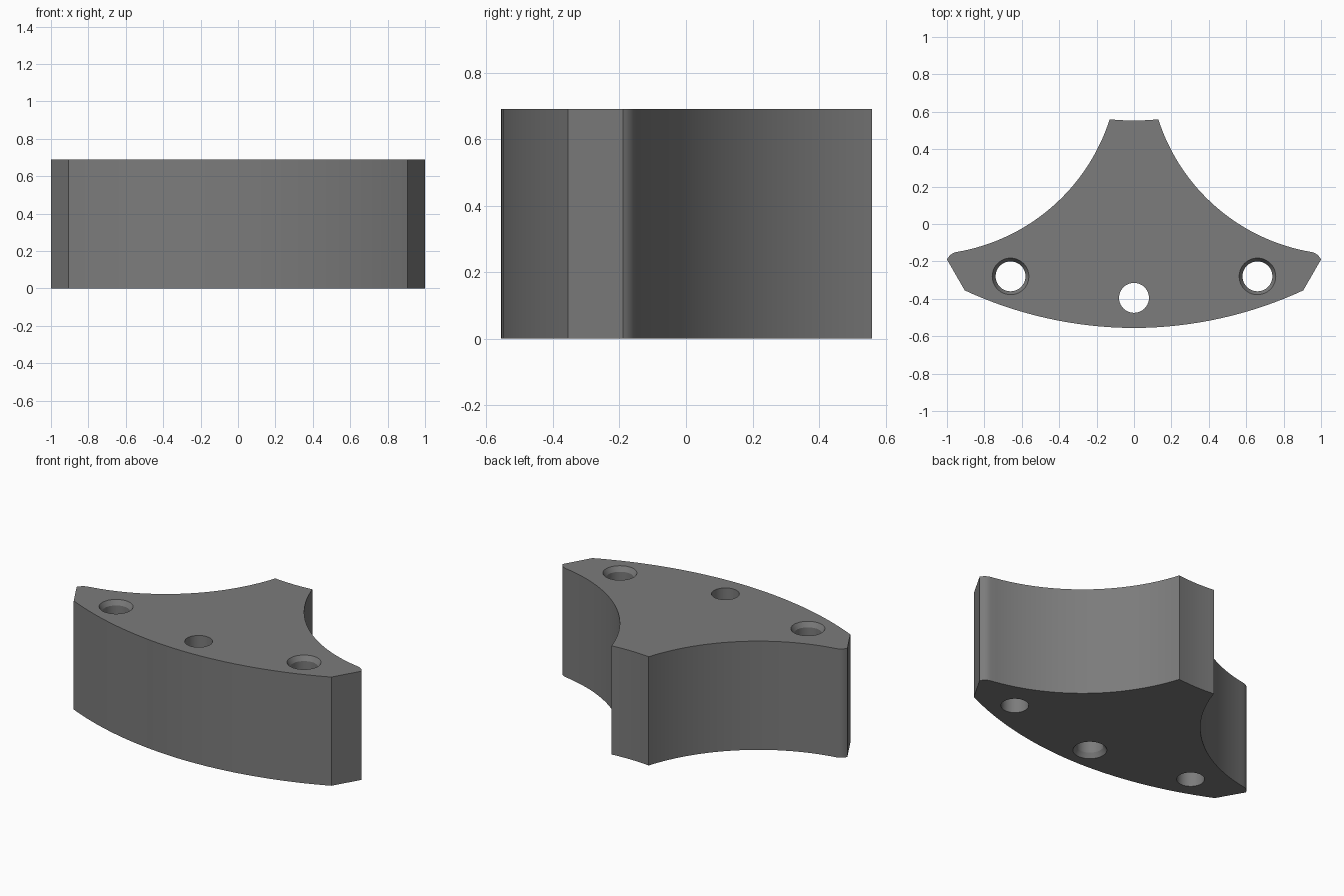
import bpy, bmesh, math
from mathutils import Vector

if "Cube" in bpy.data.objects:
    bpy.data.objects.remove(bpy.data.objects["Cube"])

HEIGHT = 0.69
grey = bpy.data.materials.new("dark grey")
grey.diffuse_color = (0.2, 0.2, 0.2, 1)
grey.use_nodes = True
grey.node_tree.nodes["Principled BSDF"].inputs["Base Color"].default_value = grey.diffuse_color


def arc(a, m, b, n):
    """Points on the circle through a, m, b, from a to b."""
    (ax, ay), (mx, my), (bx, by) = a, m, b
    d = 2 * (ax * (my - by) + mx * (by - ay) + bx * (ay - my))
    sa, sm, sb = ax * ax + ay * ay, mx * mx + my * my, bx * bx + by * by
    cx = (sa * (my - by) + sm * (by - ay) + sb * (ay - my)) / d
    cy = (sa * (bx - mx) + sm * (ax - bx) + sb * (mx - ax)) / d
    r = math.hypot(ax - cx, ay - cy)
    t0 = math.atan2(ay - cy, ax - cx)
    sweep = math.atan2(by - cy, bx - cx) - t0
    sweep = (sweep + math.pi) % (2 * math.pi) - math.pi
    return [(cx + r * math.cos(t0 + sweep * i / n),
             cy + r * math.sin(t0 + sweep * i / n)) for i in range(n + 1)]


def make_object(name, bm):
    bmesh.ops.recalc_face_normals(bm, faces=bm.faces)
    mesh = bpy.data.meshes.new(name)
    bm.to_mesh(mesh)
    bm.free()
    mesh.materials.append(grey)
    obj = bpy.data.objects.new(name, mesh)
    bpy.context.collection.objects.link(obj)
    return obj


# Plate outline: right half from the front middle to the back middle, mirrored
half = arc((0, -0.556), (0.46, -0.505), (0.905, -0.355), 16)
half += arc((1.0, -0.19), (0.983, -0.167), (0.95, -0.15), 6)
half += arc((0.95, -0.15), (0.44, 0.09), (0.13, 0.56), 32)[1:]
half += arc((0.13, 0.56), (0.065, 0.555), (0, 0.553), 4)[1:]
outline = half + [(-x, y) for x, y in reversed(half[1:-1])]

bm = bmesh.new()
base = bm.faces.new([bm.verts.new((x, y, 0)) for x, y in outline])
top = bmesh.ops.extrude_face_region(bm, geom=[base])
bmesh.ops.translate(bm, vec=(0, 0, HEIGHT),
                    verts=[v for v in top["geom"] if isinstance(v, bmesh.types.BMVert)])
plate = make_object("bracket_block", bm)


def hole_cutter(name, x, y, sink_on_top):
    """Lathed drill shape: through hole with a chamfer at one end."""
    rings = [(0.08, -0.1), (0.08, HEIGHT - 0.03), (0.098, HEIGHT), (0.098, HEIGHT + 0.1)]
    bm = bmesh.new()
    n, loops = 40, []
    for r, z in rings:
        z = z if sink_on_top else HEIGHT - z
        loops.append([bm.verts.new((x + r * math.cos(2 * math.pi * i / n),
                                    y + r * math.sin(2 * math.pi * i / n), z)) for i in range(n)])
    for lo, hi in zip(loops, loops[1:]):
        for i in range(n):
            j = (i + 1) % n
            bm.faces.new((lo[i], lo[j], hi[j], hi[i]))
    bm.faces.new(loops[0])
    bm.faces.new(loops[-1])
    obj = make_object(name, bm)
    obj.hide_render = True
    return obj


# Two outer holes sunk from above, the centre hole sunk from below
cutters = [hole_cutter("left_hole_cutter", -0.66, -0.28, True),
           hole_cutter("right_hole_cutter", 0.66, -0.28, True),
           hole_cutter("centre_hole_cutter", 0, -0.395, False)]
bpy.context.view_layer.objects.active = plate
for c in cutters:
    mod = plate.modifiers.new(c.name, 'BOOLEAN')
    mod.operation, mod.solver, mod.object = 'DIFFERENCE', 'EXACT', c
    bpy.ops.object.modifier_apply(modifier=mod.name)
for c in cutters:
    bpy.data.objects.remove(c)

# Smooth curved walls, crisp corners
bpy.ops.object.select_all(action='DESELECT')
plate.select_set(True)
bpy.ops.object.shade_smooth_by_angle(angle=math.radians(25))
